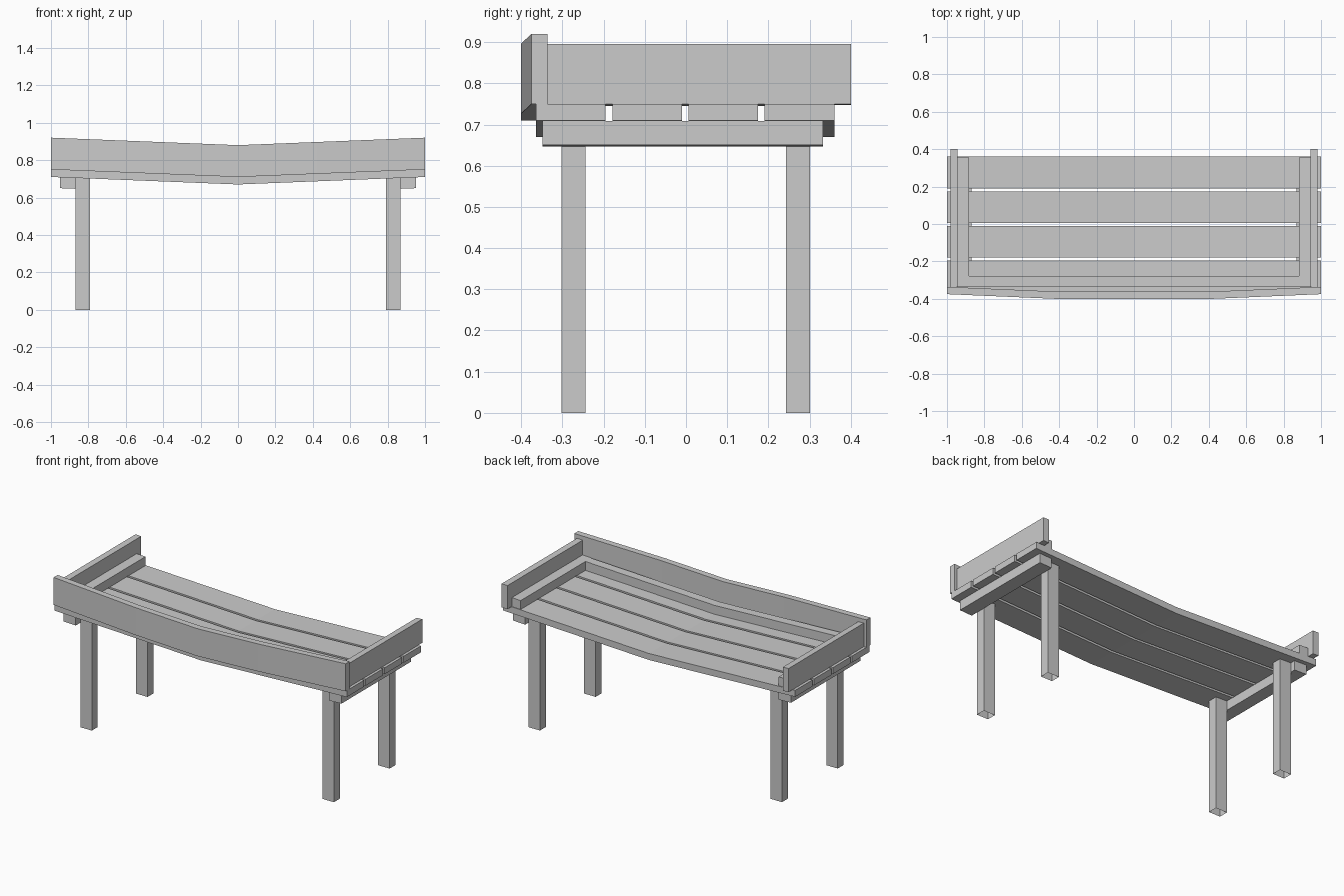
import bpy

if "Cube" in bpy.data.objects:
    bpy.data.objects.remove(bpy.data.objects["Cube"])

SAG = 0.04  # drop of the table top at its centre


def sag(x):
    return -SAG * (1 - abs(x))


def plank(name, xs, y0, y1, z0, z1, bulge=None, bend=True):
    """Box lofted through x stations; z follows the sag, y follows the bulge."""
    verts, faces = [], []
    for i, x in enumerate(xs):
        dy = bulge[i] if bulge else 0
        dz = sag(x) if bend else 0
        verts += [(x, y + dy, z + dz) for y, z in ((y0, z0), (y1, z0), (y1, z1), (y0, z1))]
    for i in range(len(xs) - 1):
        a = i * 4
        faces += [(a + k, a + (k + 1) % 4, a + 4 + (k + 1) % 4, a + 4 + k)[::-1] for k in range(4)]
    e = (len(xs) - 1) * 4
    faces += [(3, 2, 1, 0), (e, e + 1, e + 2, e + 3)]
    mesh = bpy.data.meshes.new(name)
    mesh.from_pydata(verts, [], faces)
    obj = bpy.data.objects.new(name, mesh)
    bpy.context.collection.objects.link(obj)
    return obj


def leg(name, x0, x1, y0, y1, top):
    """Square tube leg, open at the foot."""
    ring = ((x0, y0), (x1, y0), (x1, y1), (x0, y1))
    verts = [(x, y, z) for z in (0, top) for x, y in ring]
    faces = [(k, (k + 1) % 4, 4 + (k + 1) % 4, 4 + k) for k in range(4)] + [(4, 5, 6, 7)]
    mesh = bpy.data.meshes.new(name)
    mesh.from_pydata(verts, [], faces)
    obj = bpy.data.objects.new(name, mesh)
    bpy.context.collection.objects.link(obj)


# Four sagging top slats
for i in range(4):
    y = -0.364 + i * 0.185
    plank(f"top_slat_{i + 1}", (-1, 0, 1), y, y + 0.169, 0.71, 0.75)

# Front board, bulging forward in the middle, and its inner batten
plank("front_board", (-1, -0.42, 0, 0.42, 1), -0.375, -0.336, 0.75, 0.92,
      bulge=(0, -0.025, -0.025, -0.025, 0))
plank("front_batten", (-0.883, 0, 0.883), -0.333, -0.278, 0.75, 0.805)

# Parts repeated on both ends
for s, side in ((-1, "left"), (1, "right")):
    def span(a, b):
        return sorted((s * a, s * b))

    plank(f"{side}_board", span(0.943, 0.982), -0.336, 0.40, 0.75, 0.896)
    plank(f"{side}_batten", span(0.883, 0.943), -0.336, 0.356, 0.75, 0.805)
    plank(f"{side}_cross_beam", span(0.868, 0.952), -0.348, 0.333, 0.652, 0.71)
    x0, x1 = span(0.79, 0.868)
    leg(f"{side}_front_leg", x0, x1, -0.302, -0.244, 0.704)
    leg(f"{side}_back_leg", x0, x1, 0.243, 0.301, 0.704)
